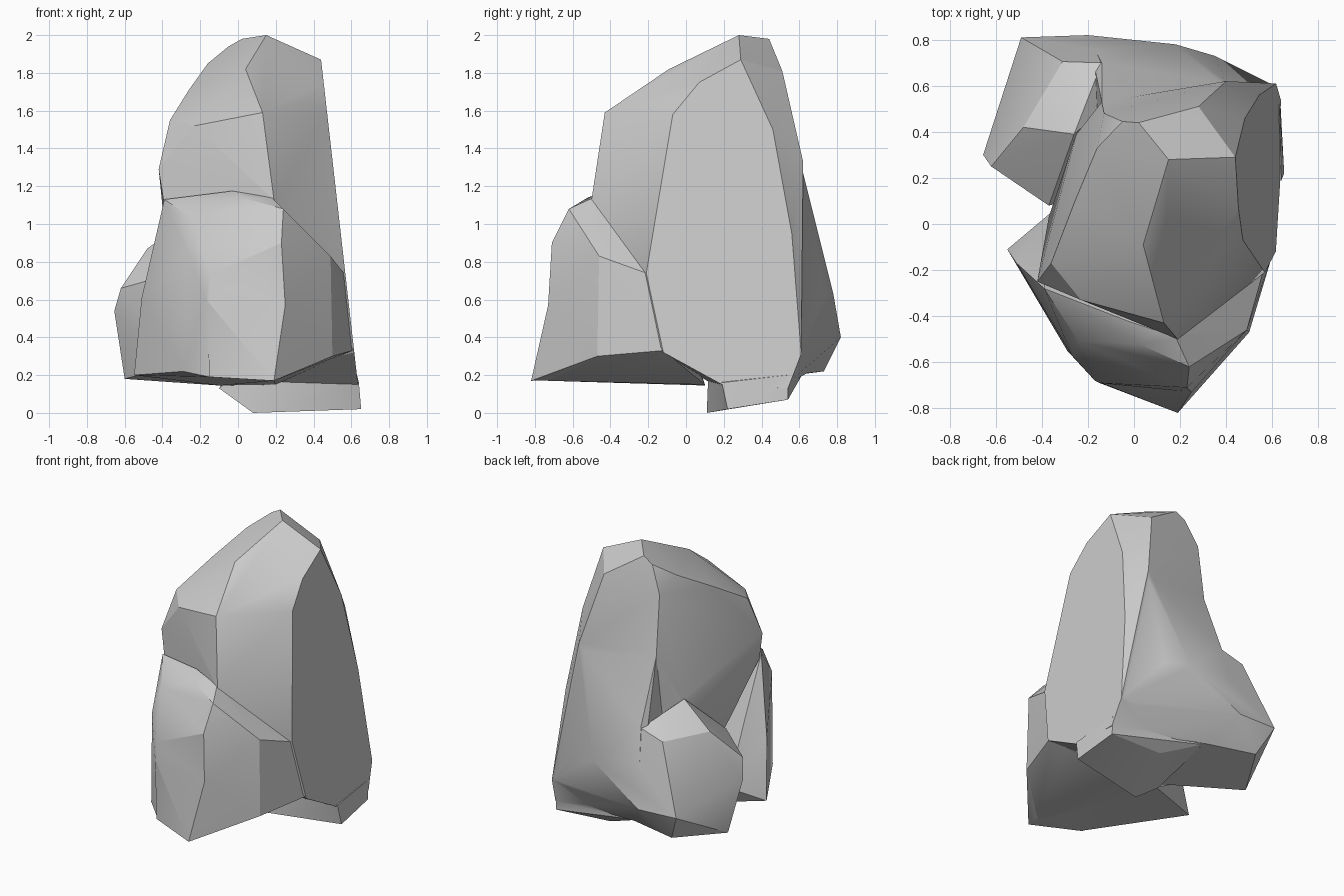
import bpy, bmesh
from math import radians


def hull(name, pts):
    """Convex faceted boulder wrapped around a few corner points."""
    bm = bmesh.new()
    for p in pts:
        bm.verts.new(p)
    bmesh.ops.convex_hull(bm, input=bm.verts[:])
    loose = [v for v in bm.verts if not v.link_faces]
    bmesh.ops.delete(bm, geom=loose, context='VERTS')
    bmesh.ops.recalc_face_normals(bm, faces=bm.faces[:])
    me = bpy.data.meshes.new(name)
    bm.to_mesh(me)
    bm.free()
    ob = bpy.data.objects.new(name, me)
    bpy.context.collection.objects.link(ob)
    return ob


def side(y, z):
    """Corner on the large flat cleaved right face."""
    return (0.652 - 0.1135 * z, y, z)


# tall main spire
spire = hull("rock", [
    (.15, .28, 2.0), (.02, .44, 1.98), (-.05, .445, 1.94), (.28, .51, 1.81),
    (.04, -.09, 1.82), (.38, -.10, 1.67), (.13, -.43, 1.59), (.19, -.50, 1.13),
    (-.23, -.33, 1.52), (-.42, -.25, 1.29), (-.36, -.17, 1.55), (-.26, .09, 1.71),
    (-.16, .33, 1.85), (-.13, .48, 1.76), (-.14, .53, 1.35), (-.39, -.26, 1.10),
    (-.37, .03, .80), (-.25, .39, 1.0), (.40, .62, 1.33),
    (-.10, .15, .145), (-.05, .60, .20),
    side(.29, 1.87), side(.07, 1.75), side(-.07, 1.58), side(-.21, .74),
    side(-.12, .32), side(.19, .15), side(.54, .13),
    side(.61, .31), side(.56, .95), side(.46, 1.50)])

# thin foot under the spire
foot = hull("foot", [
    (.08, .11, 0), (-.10, .12, .13), (.05, .12, .25), (.64, .19, .16),
    (.652, .22, .02), (.635, .54, .07), (.63, .54, .2), (.22, .52, .09),
    (-.05, .62, .21), (.1, .4, .4)])

# low lobe at the front, and its flared toe
front = hull("front_lobe", [
    (-.24, -.51, 1.03), (.02, -.52, 1.14), (.24, -.62, 1.08), (.23, -.71, .90),
    (-.15, -.69, .73), (-.27, -.57, .86), (-.17, -.68, .60), (-.15, -.68, .19),
    (.19, -.73, .17), (.25, -.73, .57), (.49, -.46, .83), (.50, -.47, .30),
    (.56, -.21, .74), (.605, -.12, .33), (-.39, -.28, 1.13), (-.03, -.42, 1.175),
    (.18, -.49, 1.14), (-.43, -.20, .80), (-.51, -.17, .61), (-.55, -.11, .20),
    (-.29, -.55, .22), (-.36, .05, .30), (.20, .10, .15), (-.10, .10, .145)])
toe = hull("front_toe", [
    (.25, -.73, .57), (-.17, -.68, .60), (.19, -.82, .17), (-.15, -.69, .19),
    (.50, -.47, .30), (-.1, -.4, .18), (.2, -.3, .18), (.1, -.4, .5)])

# low lobe at the back left
back = hull("back_lobe", [
    (-.14, .70, .91), (-.31, .705, .86), (-.26, .39, 1.03), (-.48, .42, .87),
    (-.62, .25, .66), (-.655, .30, .54), (-.37, .08, .73), (-.60, .39, .18),
    (-.35, .10, .25), (-.40, .73, .22), (-.05, .64, .21), (-.49, .81, .41),
    (-.20, .82, .40), (.18, .78, .63), (-.10, .15, .145), (.20, .40, .20)])

# slope running from the back of the spire down to the lobe
slope = hull("back_slope", [
    (-.14, .53, 1.35), (-.14, .70, .92), (.22, .64, 1.10), (.18, .78, .63),
    (.35, .73, .62), (.40, .61, 1.31), (.47, .63, .60), (.61, .60, .31),
    (-.20, .82, .40), (-.05, .64, .21), (.50, .52, .14), (-.16, .45, .9),
    (.3, .3, .5), (.2, .4, 1.3)])

# fuse everything into one rock
bpy.context.view_layer.objects.active = spire
for lobe in (front, toe, back, slope, foot):
    m = spire.modifiers.new("fuse", 'BOOLEAN')
    m.operation = 'UNION'
    m.solver = 'EXACT'
    m.object = lobe
    bpy.ops.object.modifier_apply(modifier=m.name)
    bpy.data.objects.remove(lobe)

# soft shading across shallow facets, crisp main edges
spire.select_set(True)
bpy.ops.object.shade_smooth_by_angle(angle=radians(25))
